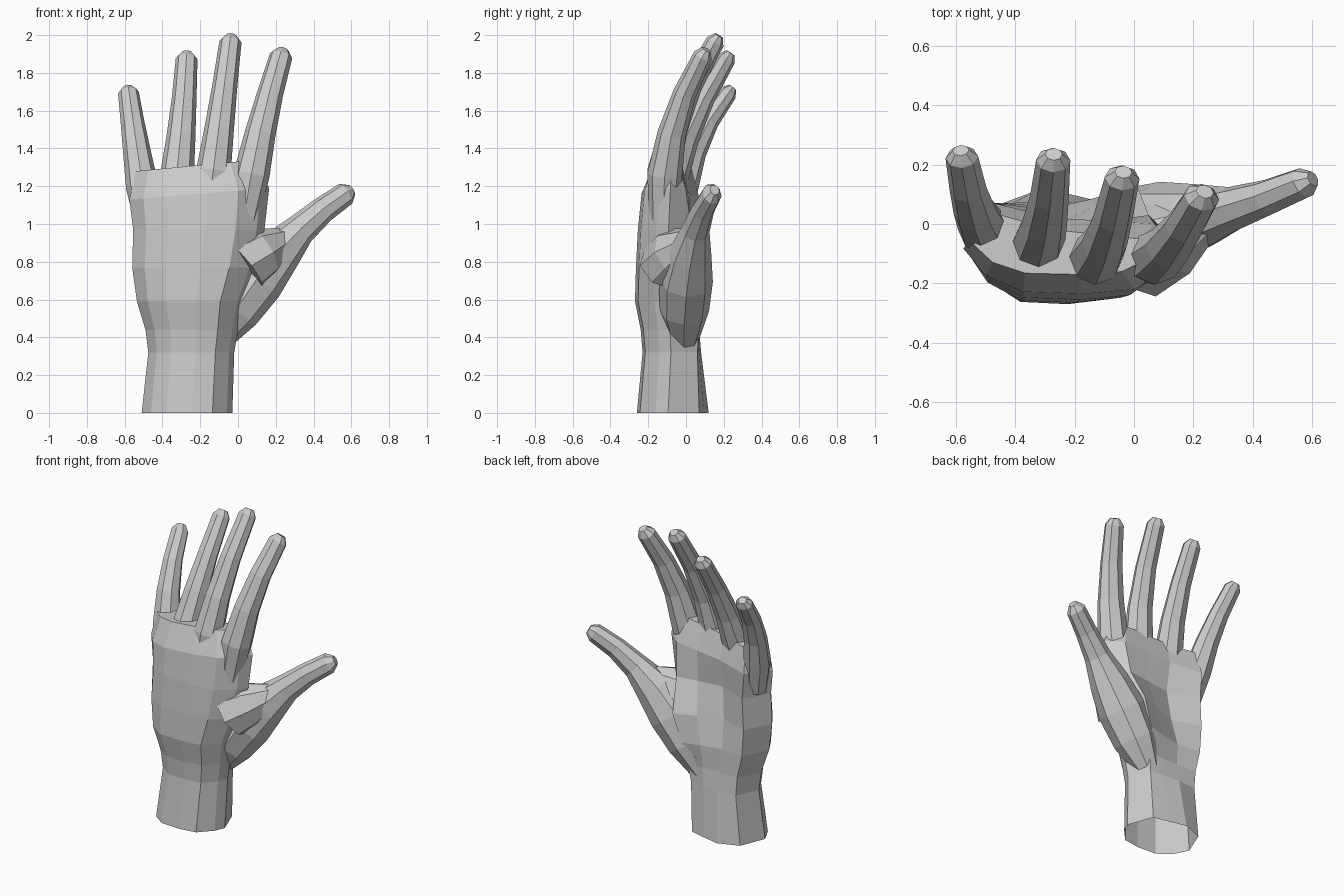
import bpy, bmesh
from math import sin, cos, pi
from mathutils import Vector

if "Cube" in bpy.data.objects:
    bpy.data.objects.remove(bpy.data.objects["Cube"])


def loft(name, rings):
    """Skin a closed solid through equal-length rings of points."""
    bm = bmesh.new()
    vs = [[bm.verts.new(p) for p in r] for r in rings]
    n = len(vs[0])
    for a, b in zip(vs, vs[1:]):
        for i in range(n):
            j = (i + 1) % n
            bm.faces.new((a[i], a[j], b[j], b[i]))
    bm.faces.new(vs[0][::-1])
    bm.faces.new(vs[-1])
    bmesh.ops.recalc_face_normals(bm, faces=bm.faces)
    me = bpy.data.meshes.new(name)
    bm.to_mesh(me)
    bm.free()
    ob = bpy.data.objects.new(name, me)
    bpy.context.collection.objects.link(ob)
    return ob


def digit(name, base, mid, tip, radii, side=(1, 0, 0), sides=8):
    """Tube on a smooth arc through three points, with a rounded tip."""
    a, b, c = Vector(base), Vector(mid), Vector(tip)
    last = len(radii) - 1
    rings = []
    for k in range(last + 2):
        t = min(k / last, 1)
        p = a * (2*t - 1) * (t - 1) + b * 4 * t * (1 - t) + c * t * (2*t - 1)
        d = (a * (4*t - 3) + b * (4 - 8*t) + c * (4*t - 1)).normalized()
        w = radii[min(k, last)]
        h = w * (1 - .15 * t)
        if k > last:
            p, w, h = p + d * w * .65, w / 2, h / 2
        s = Vector(side)
        s = (s - d * s.dot(d)).normalized()
        f = d.cross(s)
        rings.append([p + s * w * cos(2*pi*i / sides) + f * h * sin(2*pi*i / sides)
                      for i in range(sides)])
    return loft(name, rings)


# Wrist and palm: z, left x, right x, back y, palm y in the middle, palm y at right
sections = [
    (0, -.51, -.03, -.26, .12, .07),
    (.32, -.475, -.02, -.23, .08, .06),
    (.44, -.49, 0, -.24, .06, .07),
    (.59, -.535, .03, -.27, .05, .11),
    (.77, -.56, .1, -.265, .01, .12),
    (.97, -.555, .14, -.255, -.01, .03),
    (1.19, -.575, .165, -.235, .02, .0),
    (1.34, -.54, .1, -.17, -.02, -.05),
]
rings = []
for z, xl, xr, yd, ym, yr in sections:
    yl = .03 if z > 1.3 else .07
    edge = (yd + yl) / 2
    back = [(u, yd + (edge - yd) * abs(2*u - 1) ** 4) for u in (0, .1, .27, .55, .78, .94, 1)]
    front = [(.87, yr), (.66, (yr + ym) / 2), (.42, ym), (.14, yl)]
    tilt = .06 if z > 1.1 else 0
    rings.append([(xl + (xr - xl) * u, y, z - tilt * (1 - u)) for u, y in back + front])
hand = loft("hand", rings)

# Four fingers share one taper, scaled by size
fingers = {
    "index_finger": ((.03, -.12, 1.03), (.118, -.075, 1.48), (.228, .09, 1.89), 1.02),
    "middle_finger": ((-.16, -.13, 1.06), (-.1, -.065, 1.5), (-.04, .155, 1.965), .98),
    "ring_finger": ((-.35, -.12, 1.04), (-.302, .0, 1.46), (-.272, .215, 1.875), .96),
    "little_finger": ((-.475, -.05, 1), (-.535, .04, 1.38), (-.58, .225, 1.695), .92),
}
taper = (.075, .094, .08, .068, .06)
parts = [digit(n, a, b, c, [r * s for r in taper]) for n, (a, b, c, s) in fingers.items()]

# Thumb with its fleshy base, and the web of skin beside it
parts.append(digit("thumb", (-.13, -.01, .36), (.21, .02, .845), (.57, .138, 1.16),
                   (.07, .135, .15, .125, .085, .07, .063), side=(.75, 0, -.65)))
parts.append(digit("thumb_web", (.03, -.09, .78), (.13, -.05, .85), (.25, .02, .915),
                   (.16, .14, .07), side=(0, 0, 1)))

# Fuse everything into one skin
bpy.context.view_layer.objects.active = hand
for p in parts:
    m = hand.modifiers.new(p.name, 'BOOLEAN')
    m.operation = 'UNION'
    m.solver = 'EXACT'
    m.object = p
    bpy.ops.object.modifier_apply(modifier=m.name)
    bpy.data.objects.remove(p)

# Open wrist end
bm = bmesh.new()
bm.from_mesh(hand.data)
low = [f for f in bm.faces if all(v.co.z < .001 for v in f.verts)]
bmesh.ops.delete(bm, geom=low, context='FACES_ONLY')
bm.to_mesh(hand.data)
bm.free()
